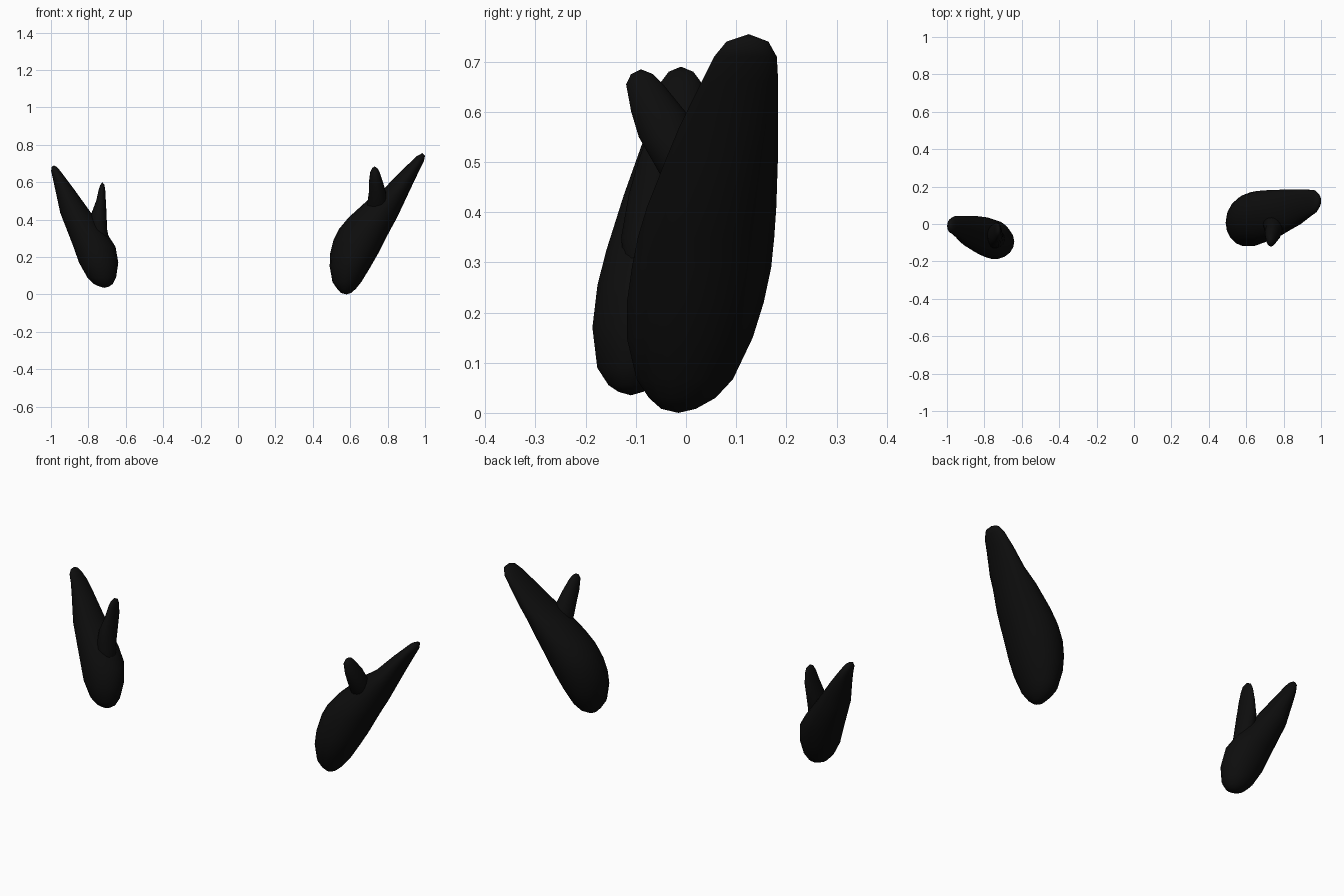
import bpy, bmesh, math

SIDES = 18
black = bpy.data.materials.new("near_black")
black.diffuse_color = (0.004, 0.004, 0.004, 1)


def loft(name, rings, bottom, top):
    """Smooth closed horn shape; each ring is (z, x min, x max, y min, y max)."""
    bm = bmesh.new()
    loops = []
    for z, x0, x1, y0, y1 in rings:
        loop = []
        for i in range(SIDES):
            a = 2 * math.pi * i / SIDES
            loop.append(bm.verts.new(((x0 + x1) / 2 + (x1 - x0) / 2 * math.cos(a),
                                      (y0 + y1) / 2 + (y1 - y0) / 2 * math.sin(a), z)))
        loops.append(loop)
    for a, b in zip(loops, loops[1:]):
        for i in range(SIDES):
            j = (i + 1) % SIDES
            bm.faces.new((a[i], a[j], b[j], b[i]))
    # Rounded ends close to a point
    lo, hi = bm.verts.new(bottom), bm.verts.new(top)
    for i in range(SIDES):
        j = (i + 1) % SIDES
        bm.faces.new((loops[0][j], loops[0][i], lo))
        bm.faces.new((loops[-1][i], loops[-1][j], hi))
    bmesh.ops.recalc_face_normals(bm, faces=bm.faces)
    for f in bm.faces:
        f.smooth = True
    mesh = bpy.data.meshes.new(name)
    bm.to_mesh(mesh)
    bm.free()
    mesh.materials.append(black)
    obj = bpy.data.objects.new(name, mesh)
    bpy.context.collection.objects.link(obj)
    return obj


# Large claw: broad rounded base leaning out to a blunt tip
loft("right_claw", [
    (0.008, 0.55, 0.605, -0.05, 0.02),
    (0.03, 0.53, 0.63, -0.075, 0.06),
    (0.067, 0.505, 0.66, -0.10, 0.095),
    (0.15, 0.49, 0.71, -0.12, 0.135),
    (0.22, 0.493, 0.75, -0.12, 0.157),
    (0.29, 0.51, 0.785, -0.11, 0.172),
    (0.35, 0.54, 0.817, -0.098, 0.178),
    (0.41, 0.59, 0.85, -0.08, 0.182),
    (0.51, 0.70, 0.897, -0.04, 0.185),
    (0.57, 0.785, 0.925, -0.015, 0.185),
    (0.66, 0.872, 0.968, 0.03, 0.185),
    (0.71, 0.925, 0.993, 0.055, 0.182),
    (0.74, 0.957, 1.0, 0.08, 0.165),
], (0.58, -0.015, 0.0), (0.985, 0.125, 0.755))

# Its short thumb, leaning forward
loft("right_claw_thumb", [
    (0.40, 0.70, 0.78, -0.01, 0.06),
    (0.48, 0.69, 0.80, -0.055, 0.06),
    (0.55, 0.70, 0.79, -0.095, 0.025),
    (0.60, 0.70, 0.775, -0.11, 0.0),
    (0.655, 0.707, 0.757, -0.12, -0.045),
    (0.675, 0.717, 0.745, -0.11, -0.065),
], (0.74, 0.03, 0.36), (0.73, -0.09, 0.685))

# Small claw, leaning the other way
loft("left_claw", [
    (0.042, -0.74, -0.69, -0.135, -0.085),
    (0.055, -0.77, -0.67, -0.155, -0.065),
    (0.09, -0.805, -0.652, -0.178, -0.035),
    (0.17, -0.85, -0.64, -0.188, 0.0),
    (0.255, -0.88, -0.655, -0.178, 0.025),
    (0.325, -0.907, -0.70, -0.16, 0.037),
    (0.435, -0.95, -0.785, -0.125, 0.045),
    (0.56, -0.977, -0.875, -0.08, 0.045),
    (0.62, -0.99, -0.92, -0.06, 0.042),
    (0.66, -0.999, -0.95, -0.05, 0.03),
    (0.68, -0.997, -0.967, -0.035, 0.015),
], (-0.715, -0.11, 0.035), (-0.985, -0.01, 0.69))

# Its short thumb, nearly upright
loft("left_claw_thumb", [
    (0.25, -0.76, -0.68, -0.12, -0.04),
    (0.35, -0.79, -0.70, -0.13, -0.02),
    (0.435, -0.783, -0.703, -0.115, 0.0),
    (0.505, -0.757, -0.707, -0.095, 0.01),
    (0.56, -0.745, -0.71, -0.075, 0.005),
    (0.585, -0.737, -0.714, -0.06, -0.005),
], (-0.72, -0.08, 0.20), (-0.725, -0.033, 0.60))
